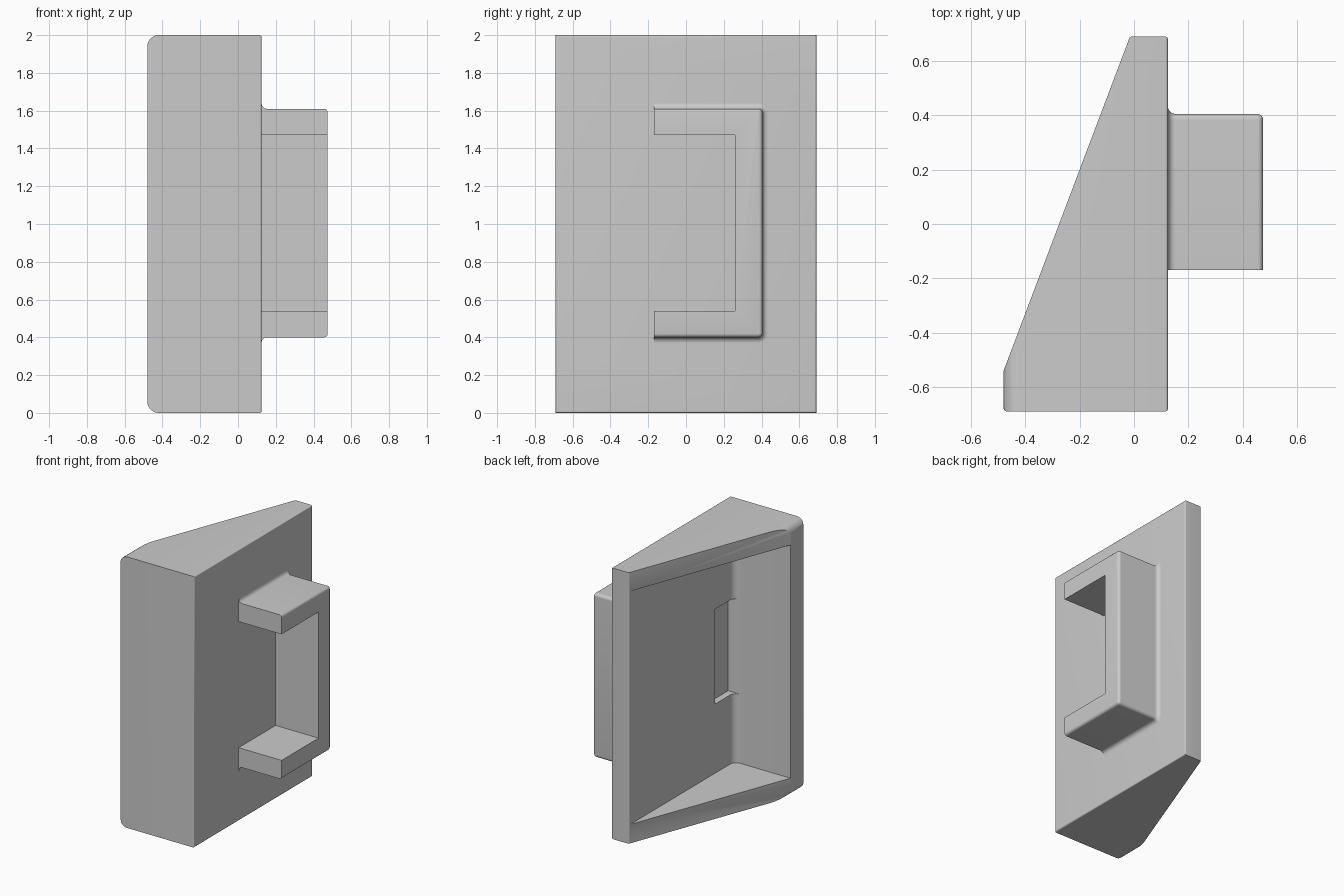
import bpy, bmesh, math
from mathutils import Vector

if "Cube" in bpy.data.objects:
    bpy.data.objects.remove(bpy.data.objects["Cube"], do_unlink=True)

grey = bpy.data.materials.new("plain grey")
grey.use_nodes = True
GREY = (0.6, 0.6, 0.6, 1)
grey.diffuse_color = GREY
grey.node_tree.nodes["Principled BSDF"].inputs["Base Color"].default_value = GREY


def rounded(corners, steps=6):
    """Outline through (u, v, radius) corners, with arcs where radius > 0."""
    out = []
    for i, (u, v, r) in enumerate(corners):
        p = Vector((u, v))
        if r <= 0:
            out.append(p)
            continue
        d1 = (Vector(corners[i - 1][:2]) - p).normalized()
        d2 = (Vector(corners[(i + 1) % len(corners)][:2]) - p).normalized()
        half = d1.angle(d2) / 2
        t = r / math.tan(half)
        c = p + (d1 + d2).normalized() * r / math.sin(half)
        a, b = p + d1 * t - c, p + d2 * t - c
        out += [c + a.lerp(b, k / steps).normalized() * r for k in range(steps + 1)]
    return out


def place(axis, p, w):
    if axis == "x":
        return (w, p.x, p.y)
    if axis == "y":
        return (p.x, w, p.y)
    return (p.x, p.y, w)


def loft(name, axis, rings):
    """Solid skinned through (outline, position) rings along an axis."""
    bm = bmesh.new()
    loops = [[bm.verts.new(place(axis, p, w)) for p in pts] for pts, w in rings]
    n = len(loops[0])
    for a, b in zip(loops, loops[1:]):
        for i in range(n):
            j = (i + 1) % n
            bm.faces.new((a[i], a[j], b[j], b[i]))
    bm.faces.new(loops[0])
    bm.faces.new(loops[-1])
    bmesh.ops.recalc_face_normals(bm, faces=bm.faces)
    me = bpy.data.meshes.new(name)
    bm.to_mesh(me)
    bm.free()
    me.materials.append(grey)
    ob = bpy.data.objects.new(name, me)
    bpy.context.collection.objects.link(ob)
    return ob


def select(ob):
    bpy.ops.object.select_all(action="DESELECT")
    ob.select_set(True)
    bpy.context.view_layer.objects.active = ob


def combine(ob, tool, operation):
    mod = ob.modifiers.new("shape", "BOOLEAN")
    mod.operation, mod.object, mod.solver = operation, tool, "EXACT"
    tool.hide_render = True
    select(ob)
    bpy.ops.object.modifier_apply(modifier=mod.name)
    bpy.data.objects.remove(tool, do_unlink=True)


# Wedge housing: plan outline trimmed by a rounded front outline
plan = rounded([(-0.48, -0.69, 0.012), (0.125, -0.69, 0.01), (0.125, 0.69, 0.01),
                (-0.015, 0.69, 0.01), (-0.48, -0.54, 0)])
front = rounded([(-0.48, 0, 0.06), (0.125, 0, 0.01), (0.125, 2, 0.01), (-0.48, 2, 0.06)])
housing = loft("wedge_housing", "z", [(plan, -0.1), (plan, 2.1)])
combine(housing, loft("front_trim", "y", [(front, -1), (front, 1)]), "INTERSECT")

# Hollow, open through the slanted side
hollow = rounded([(-0.02, -0.535, 0.05), (-0.02, 0.8, 0), (-0.8, 0.8, 0), (-0.8, -0.535, 0)])
combine(housing, loft("hollow_cutter", "z", [(hollow, 0.14), (hollow, 1.86)]), "DIFFERENCE")

# Shallow slot in the inner corner
slot = rounded([(-0.1, -0.534, 0), (0.03, -0.534, 0), (0.03, -0.31, 0), (-0.1, -0.31, 0)])
combine(housing, loft("slot_cutter", "z", [(slot, 0.65), (slot, 1.35)]), "DIFFERENCE")


# C-shaped bracket, flared at its base and rounded on its outer rim
def bracket_outline(o):
    return rounded([(-0.17, 1.61 + o, 0), (0.405 + o, 1.61 + o, 0.022 + o),
                    (0.405 + o, 0.4 - o, 0.022 + o), (-0.17, 0.4 - o, 0),
                    (-0.17, 0.54, 0), (0.26, 0.54, 0), (0.26, 1.47, 0), (-0.17, 1.47, 0)])


FLARE, RIM, STEPS = 0.028, 0.02, 5
rings = [(bracket_outline(FLARE), 0.115)]
for k in range(STEPS + 1):
    a = math.pi / 2 * k / STEPS
    rings.append((bracket_outline(FLARE * (1 - math.sin(a))), 0.125 + FLARE * (1 - math.cos(a))))
for k in range(STEPS + 1):
    a = math.pi / 2 * k / STEPS
    rings.append((bracket_outline(RIM * (math.cos(a) - 1)), 0.475 - RIM * (1 - math.sin(a))))
bracket = loft("side_bracket", "x", rings)

for ob in (housing, bracket):
    select(ob)
    bpy.ops.object.shade_smooth_by_angle(angle=math.radians(30))
